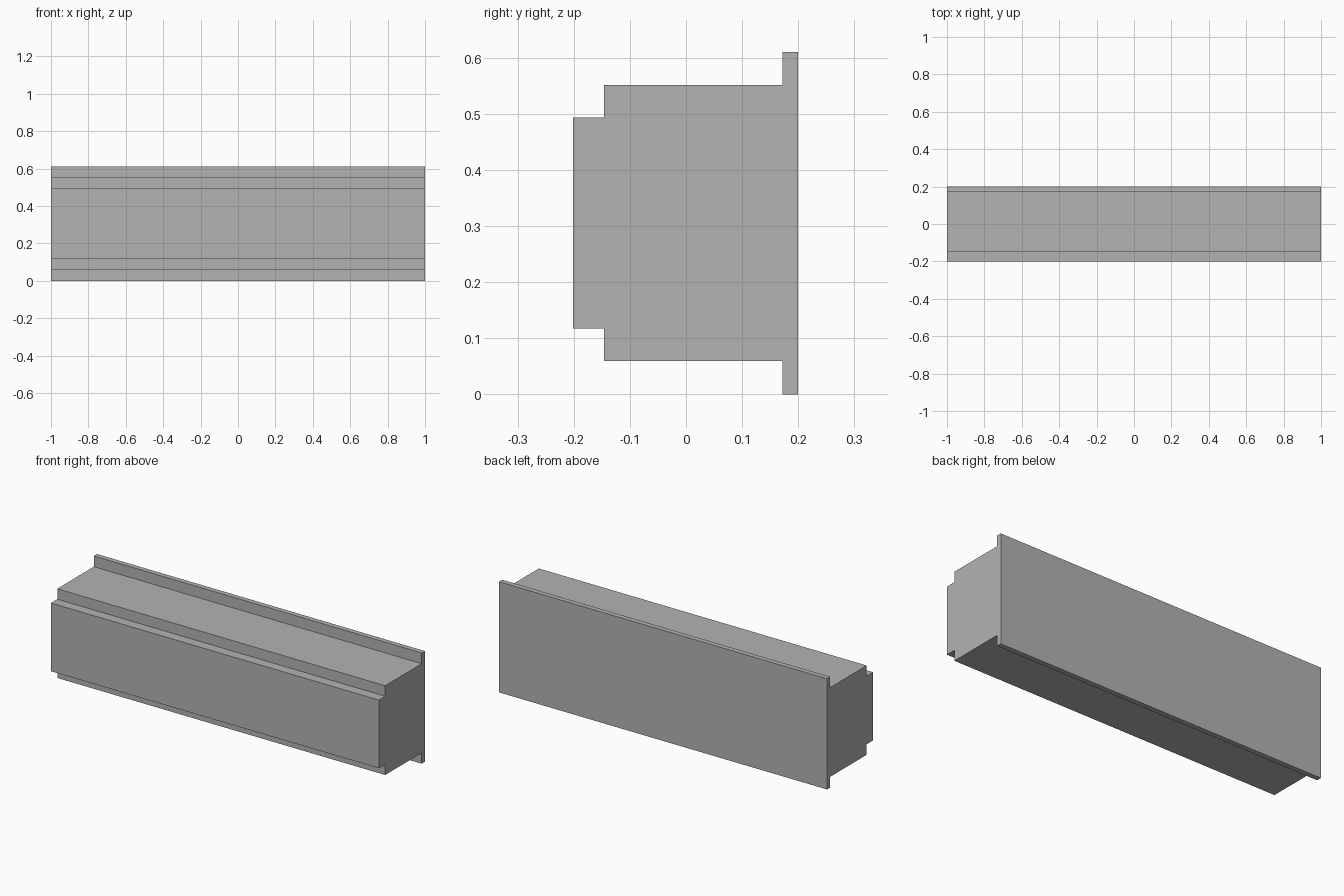
import bpy
import bmesh

cube = bpy.data.objects.get("Cube")
if cube:
    bpy.data.objects.remove(cube, do_unlink=True)

# Material
grey = bpy.data.materials.new("plain_grey")
grey.use_nodes = True
colour = (0.45, 0.45, 0.45, 1.0)
grey.diffuse_color = colour
grey.node_tree.nodes["Principled BSDF"].inputs["Base Color"].default_value = colour

LENGTH = 2.0
MID_Z = 0.305

# Upper half of the stepped section as (y, height above centre), front to back
upper = [(-0.201, 0.188), (-0.146, 0.188), (-0.146, 0.246),
         (0.172, 0.246), (0.172, 0.305), (0.2, 0.305)]
section = upper + [(y, -h) for y, h in reversed(upper)]

# Stepped beam: section extruded along x
bm = bmesh.new()
face = bm.faces.new([bm.verts.new((-LENGTH / 2, y, MID_Z + h)) for y, h in section])
extruded = bmesh.ops.extrude_face_region(bm, geom=[face], use_keep_orig=True)
end_verts = [g for g in extruded["geom"] if isinstance(g, bmesh.types.BMVert)]
bmesh.ops.translate(bm, verts=end_verts, vec=(LENGTH, 0, 0))
bmesh.ops.recalc_face_normals(bm, faces=bm.faces)

mesh = bpy.data.meshes.new("stepped_beam")
bm.to_mesh(mesh)
bm.free()
mesh.materials.append(grey)
beam = bpy.data.objects.new("stepped_beam", mesh)
bpy.context.collection.objects.link(beam)
